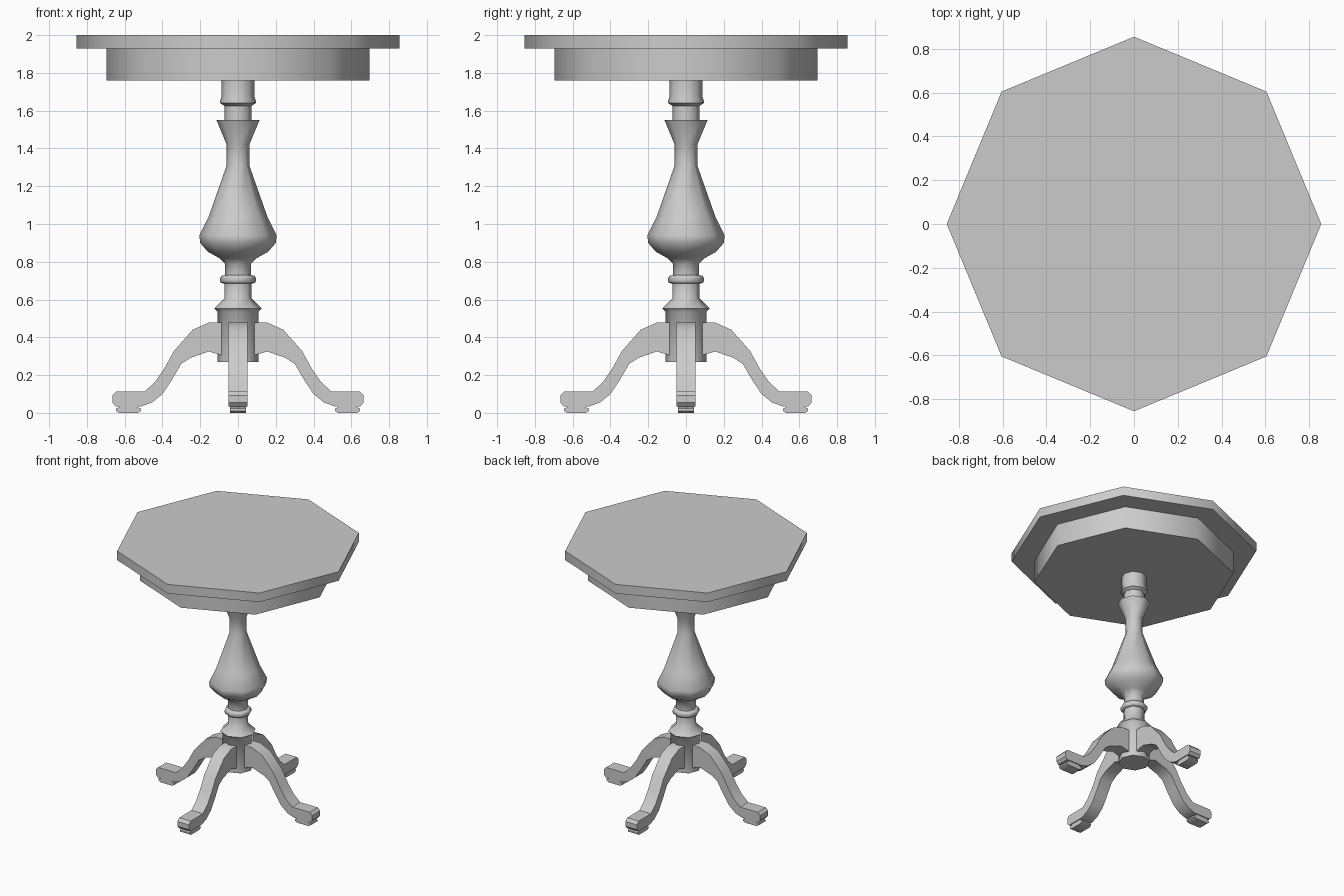
import bpy, bmesh
from math import sin, cos, pi, radians

if "Cube" in bpy.data.objects:
    bpy.data.objects.remove(bpy.data.objects["Cube"])

SIDES = 8


def finish(name, bm, angle):
    bmesh.ops.recalc_face_normals(bm, faces=bm.faces)
    mesh = bpy.data.meshes.new(name)
    bm.to_mesh(mesh)
    bm.free()
    obj = bpy.data.objects.new(name, mesh)
    bpy.context.collection.objects.link(obj)
    bpy.ops.object.select_all(action='DESELECT')
    obj.select_set(True)
    bpy.context.view_layer.objects.active = obj
    bpy.ops.object.shade_smooth_by_angle(angle=radians(angle))
    return obj


def turned(name, profile):
    """Eight-sided lathe of (radius, height) points, capped at both ends."""
    bm = bmesh.new()
    rings = [[bm.verts.new((r * cos(2 * pi * i / SIDES), r * sin(2 * pi * i / SIDES), z))
              for i in range(SIDES)] for r, z in profile]
    for a, b in zip(rings, rings[1:]):
        for i in range(SIDES):
            j = (i + 1) % SIDES
            bm.faces.new((a[i], a[j], b[j], b[i]))
    bm.faces.new(rings[0])
    bm.faces.new(rings[-1])
    return finish(name, bm, 50)


def slab(name, outline, half_width, turn):
    """Extrude an (x, z) outline across y, then turn it about the column."""
    bm = bmesh.new()
    face = bm.faces.new([bm.verts.new((x, -half_width, z)) for x, z in outline])
    ext = bmesh.ops.extrude_face_region(bm, geom=[face])
    moved = [v for v in ext['geom'] if isinstance(v, bmesh.types.BMVert)]
    bmesh.ops.translate(bm, verts=moved, vec=(0, 2 * half_width, 0))
    obj = finish(name, bm, 40)
    obj.rotation_euler.z = turn
    return obj


# Octagonal top and apron
turned("table_top", [(0.855, 1.93), (0.855, 2.0)])
turned("apron", [(0.695, 1.76), (0.695, 1.93)])

# Turned column with vase bulge, rings and hub
turned("column", [
    (0.108, 0.27), (0.108, 0.535), (0.125, 0.553), (0.072, 0.605), (0.072, 0.685),
    (0.088, 0.687), (0.094, 0.695), (0.094, 0.715), (0.088, 0.725), (0.07, 0.73),
    (0.07, 0.79), (0.10, 0.82), (0.16, 0.853), (0.20, 0.90), (0.205, 0.94),
    (0.155, 1.04), (0.06, 1.31), (0.06, 1.42), (0.114, 1.55), (0.072, 1.551),
    (0.072, 1.625), (0.095, 1.64), (0.095, 1.65), (0.087, 1.675), (0.087, 1.765)])

# Four curved legs with foot pads
leg_outline = [
    (0.05, 0.48), (0.155, 0.478), (0.24, 0.44), (0.34, 0.327), (0.39, 0.235),
    (0.44, 0.163), (0.495, 0.113), (0.645, 0.113), (0.665, 0.092), (0.665, 0.055),
    (0.648, 0.035), (0.51, 0.035), (0.455, 0.055), (0.40, 0.10), (0.35, 0.175),
    (0.30, 0.26), (0.25, 0.292), (0.155, 0.325), (0.05, 0.295)]
pad_outline = [
    (0.53, 0.0), (0.63, 0.0), (0.646, 0.01), (0.646, 0.022), (0.63, 0.03),
    (0.63, 0.036), (0.53, 0.036), (0.53, 0.03), (0.514, 0.022), (0.514, 0.01)]
for i, side in enumerate(("right", "back", "left", "front")):
    slab(side + "_leg", leg_outline, 0.049, i * pi / 2)
    slab(side + "_foot_pad", pad_outline, 0.042, i * pi / 2)
